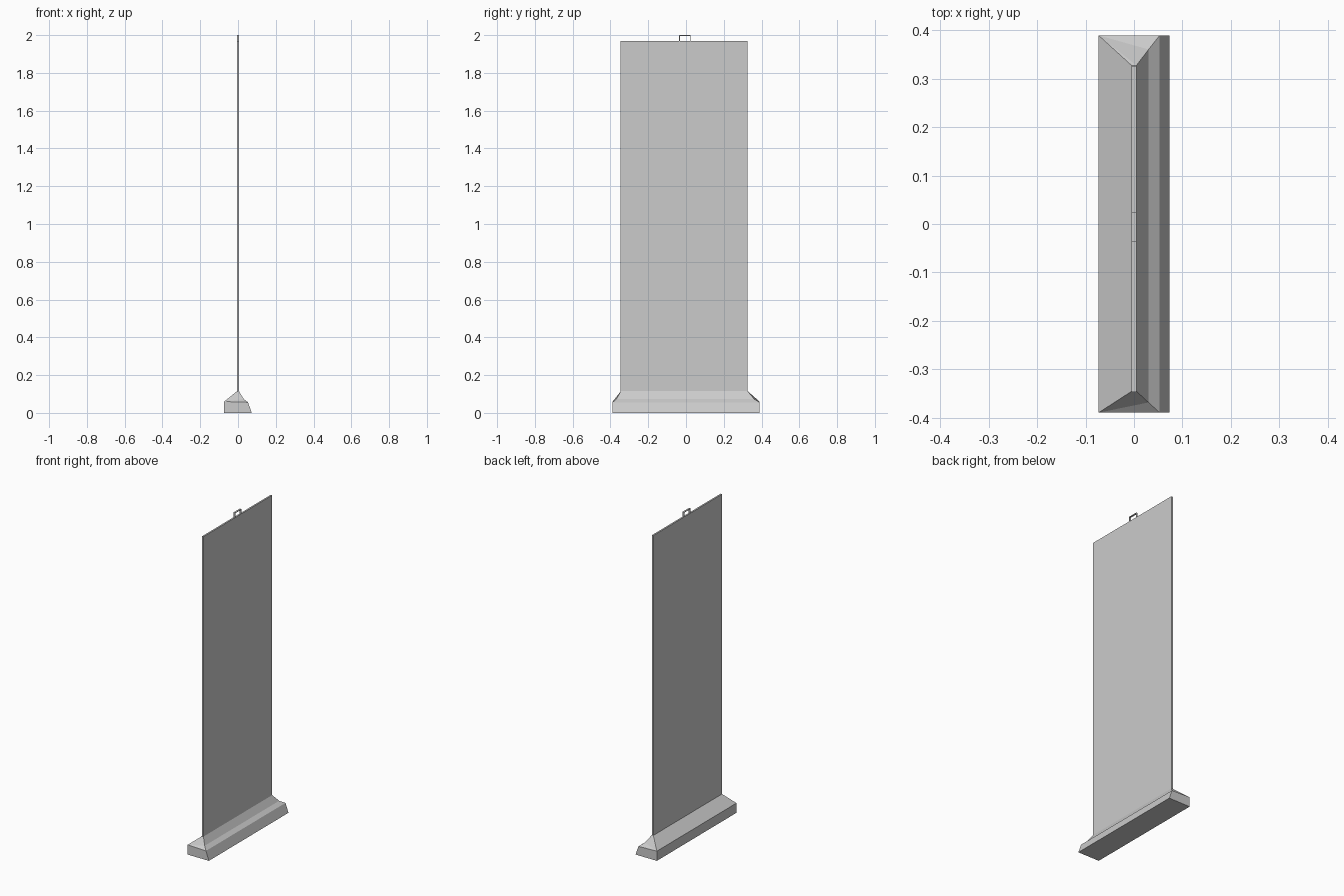
import bpy, bmesh

if "Cube" in bpy.data.objects:
    bpy.data.objects.remove(bpy.data.objects["Cube"])


def finish(name, bm):
    bmesh.ops.recalc_face_normals(bm, faces=bm.faces)
    mesh = bpy.data.meshes.new(name)
    bm.to_mesh(mesh)
    bm.free()
    obj = bpy.data.objects.new(name, mesh)
    bpy.context.collection.objects.link(obj)
    return obj


def add_box(bm, lo, hi):
    verts = bmesh.ops.create_cube(bm, size=1)["verts"]
    for v in verts:
        for i in range(3):
            v.co[i] = (lo[i] + hi[i]) / 2 + v.co[i] * (hi[i] - lo[i])


# Base: profile rows of (x, z, near y, far y), lofted lengthwise
profile = [
    (-0.073, 0.0, -0.389, 0.389),
    (-0.073, 0.06, -0.389, 0.389),
    (-0.005, 0.115, -0.345, 0.327),
    (0.005, 0.115, -0.345, 0.327),
    (0.03, 0.074, -0.368, 0.36),
    (0.053, 0.056, -0.389, 0.389),
    (0.073, 0.0, -0.389, 0.389),
]
bm = bmesh.new()
near = [bm.verts.new((x, y0, z)) for x, z, y0, y1 in profile]
far = [bm.verts.new((x, y1, z)) for x, z, y0, y1 in profile]
n = len(profile)
for i in range(n):
    j = (i + 1) % n
    bm.faces.new((near[i], near[j], far[j], far[i]))
# Vertical ends with sloping hips above them
for end in (near, far):
    bm.faces.new((end[0], end[1], end[5], end[6]))
    bm.faces.new((end[1], end[2], end[3]))
    bm.faces.new((end[1], end[3], end[4]))
    bm.faces.new((end[1], end[4], end[5]))
finish("stand_base", bm)

# Tall thin panel
bm = bmesh.new()
add_box(bm, (-0.005, -0.346, 0.113), (0.005, 0.326, 1.97))
finish("banner_panel", bm)

# Hanging loop: two posts and a crossbar
bm = bmesh.new()
t = 0.004
y0, y1 = -0.037, 0.025
for y in (y0, y1 - t):
    add_box(bm, (-0.005, y, 1.969), (0.005, y + t, 2.0 - t))
add_box(bm, (-0.005, y0, 2.0 - t), (0.005, y1, 2.0))
finish("top_loop", bm)
